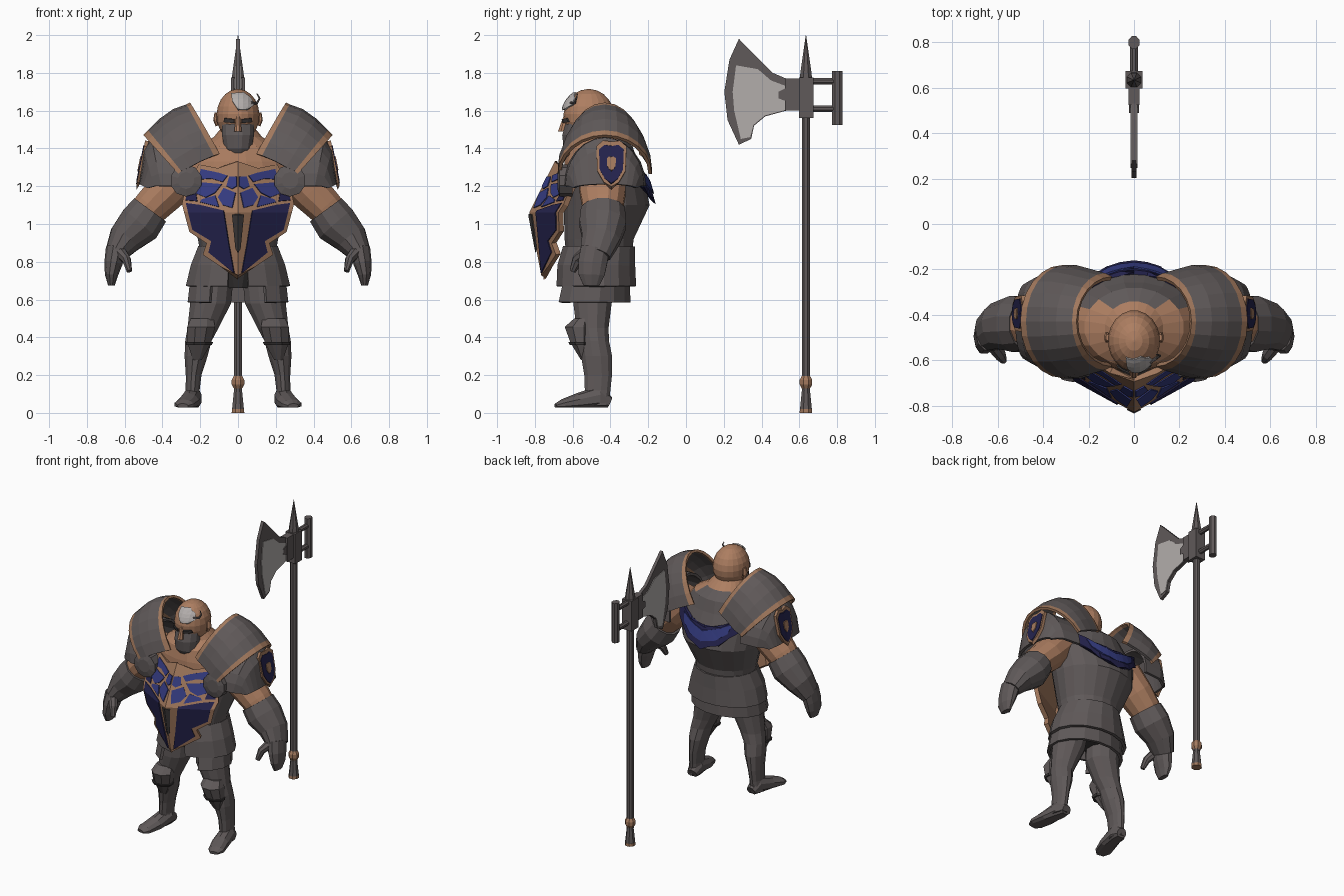
import bpy, bmesh
from math import sin, cos, pi, sqrt, radians
from mathutils import Vector

cube = bpy.data.objects.get("Cube")
if cube:
    bpy.data.objects.remove(cube, do_unlink=True)


def material(name, r, g, b):
    m = bpy.data.materials.new(name)
    m.use_nodes = True
    m.diffuse_color = (r, g, b, 1)
    bsdf = m.node_tree.nodes["Principled BSDF"]
    bsdf.inputs["Base Color"].default_value = (r, g, b, 1)
    bsdf.inputs["Roughness"].default_value = 0.8
    return m


STEEL = material("dark steel", .115, .1, .1)
SHADE = material("blackened steel", .045, .04, .04)
SKIN = material("skin", .42, .21, .12)
BRONZE = material("bronze trim", .36, .19, .11)
BLUE = material("royal blue", .035, .045, .22)
NAVY = material("navy", .018, .017, .075)
PALE = material("pale steel", .45, .42, .41)
parts = []


def finish(name, bm, mats, rule=None, thick=0):
    bmesh.ops.recalc_face_normals(bm, faces=bm.faces)
    if rule:
        for f in bm.faces:
            f.material_index = rule(f.calc_center_median())
    me = bpy.data.meshes.new(name)
    bm.to_mesh(me)
    bm.free()
    for m in mats:
        me.materials.append(m)
    ob = bpy.data.objects.new(name, me)
    bpy.context.collection.objects.link(ob)
    if thick:
        mod = ob.modifiers.new("thickness", "SOLIDIFY")
        mod.thickness, mod.offset = thick, 0
    parts.append(ob)


def skin_rows(bm, rows, closed):
    n = len(rows[0])
    for a, b in zip(rows, rows[1:]):
        for i in range(n if closed else n - 1):
            j = (i + 1) % n
            bm.faces.new((a[i], a[j], b[j], b[i]))


def tube(name, pts, mat, n=12, ref=(0, 1, 0), flat=False, s=1, rule=None, floor=-1, drop=None):
    """Loft ellipses (x, y, z, radius along ref, radius across) along a path."""
    mats = mat if isinstance(mat, list) else [mat]
    bm, rows = bmesh.new(), []
    for i, (x, y, z, r1, r2) in enumerate(pts):
        before, after = pts[max(i - 1, 0)], pts[min(i + 1, len(pts) - 1)]
        t = Vector(after[:3]) - Vector(before[:3])
        t = Vector((0, 0, 1)) if flat else t.normalized()
        a = Vector(ref)
        a = (a - t * a.dot(t)).normalized()
        b = t.cross(a)
        row = []
        for k in range(n):
            w = 2 * pi * (k + .5) / n
            p = Vector((x, y, z)) + a * r1 * cos(w) + b * r2 * sin(w)
            row.append(bm.verts.new((s * p.x, p.y, max(p.z, floor))))
        rows.append(row)
    skin_rows(bm, rows, True)
    if drop:
        gone = [f for f in bm.faces if drop(f.calc_center_median())]
        bmesh.ops.delete(bm, geom=gone, context="FACES")
        finish(name, bm, mats, rule, .02)
    else:
        bm.faces.new(rows[0])
        bm.faces.new(rows[-1])
        finish(name, bm, mats, rule)


def plate(name, outline, mat, fmap, cuts=(), thick=.008):
    """Flat outline, folded along the cuts by a mapping from (u, v) to space."""
    bm = bmesh.new()
    bm.faces.new([bm.verts.new((u, v, 0)) for u, v in outline])
    for axis, value in cuts:
        no = Vector((1, 0, 0)) if axis == 0 else Vector((0, 1, 0))
        geom = bm.verts[:] + bm.edges[:] + bm.faces[:]
        bmesh.ops.bisect_plane(bm, geom=geom, plane_co=no * value, plane_no=no)
    bmesh.ops.triangulate(bm, faces=bm.faces)
    for v in bm.verts:
        v.co = fmap(v.co.x, v.co.y)
    finish(name, bm, [mat], None, thick)


def arch(name, rows, s, rims, cy=-.43, n=12):
    """Shoulder shell: rows of (x, pull towards the neck, half depth, base, height)."""
    bm, grid = bmesh.new(), []
    for x, pull, depth, base, h in rows:
        angles = [pi * k / n for k in range(n + 1)]
        grid.append([bm.verts.new((s * (x - pull * (1 - sin(a))), cy - depth * cos(a),
                                   base + h * sin(a))) for a in angles])
    skin_rows(bm, grid, False)
    for i, f in enumerate(bm.faces):
        f.material_index = int(i // n in rims)
    finish(name, bm, [STEEL, BRONZE], None, .018)


def box(name, lo, hi, mat):
    bm = bmesh.new()
    bmesh.ops.create_cube(bm, size=1)
    lo, hi = Vector(lo), Vector(hi)
    for v in bm.verts:
        v.co = (lo + hi) / 2 + v.co * (hi - lo)
    finish(name, bm, [mat])


def both(half):
    return half + [(-u, v) for u, v in reversed(half) if u > 0]


# Torso, hips and armoured skirt
tube("torso", [(0, -.46, .78, .17, .19), (0, -.46, .92, .185, .215), (0, -.42, 1.1, .23, .28),
               (0, -.435, 1.25, .215, .31), (0, -.45, 1.33, .195, .28), (0, -.455, 1.41, .175, .22),
               (0, -.46, 1.46, .12, .13), (0, -.49, 1.52, .08, .08)],
     [STEEL, SKIN], 20, flat=True,
     rule=lambda c: int(c.z > 1.44 or (c.z > 1.26 and c.y < -.36)))
tube("hips", [(0, -.48, .66, .09, .08), (0, -.48, .82, .16, .18)], SHADE, flat=True)
tube("upper_skirt", [(0, -.475, .67, .205, .272), (0, -.475, .78, .2, .245), (0, -.46, .88, .185, .205)],
     STEEL, 16, flat=True, drop=lambda c: abs(c.x) < .06 and c.y < -.6 and c.z < .76)
tube("lower_skirt", [(0, -.5, .585, .2, .262), (0, -.485, .73, .18, .245)],
     STEEL, 16, flat=True, drop=lambda c: abs(c.x) < .12 and c.y < -.6)

# Head, beard and hair
head = [(0, -.515, 1.575 + .14 * sin(t), .135 * cos(t), .115 * cos(t))
        for t in [radians(d) for d in range(-65, 89, 17)]]
tube("head", head, SKIN, 20, flat=True)
tube("beard", [(0, -.59, 1.35, .03, .045), (0, -.59, 1.4, .06, .075), (0, -.575, 1.47, .083, .088),
               (0, -.57, 1.53, .07, .088)], STEEL, 12, flat=True)
tube("nose", [(0, -.65, 1.49, .03, .022), (0, -.645, 1.53, .02, .016), (0, -.635, 1.58, .01, .012)],
     SKIN, 8, flat=True)


def on_head(x, z, out=.008):
    k = 1 - (x / .115) ** 2 - ((z - 1.575) / .14) ** 2
    return Vector((x, -.515 - out - .135 * sqrt(max(k, 0)), z))


grid = [(0, .025 * i) for i in range(-3, 5)] + [(1, 1.6 + .02 * i) for i in range(6)]
plate("forelock", [(-.035, 1.69), (-.03, 1.65), (0, 1.605), (.05, 1.605), (.085, 1.63), (.07, 1.665),
                   (.03, 1.695)], PALE, on_head, grid)
tube("curl", [(.07, -.61, 1.64, .008, .008), (.1, -.59, 1.64, .007, .007), (.115, -.58, 1.665, .005, .005),
              (.1, -.575, 1.69, .003, .003)], STEEL, 6)
for s in (1, -1):
    plate("eye", [(.02, 1.535), (.075, 1.54), (.07, 1.56), (.02, 1.555)], SHADE,
          lambda u, v: on_head(s * u, v), grid)
    tube("ear", [(.11, -.5, 1.52, .015, .01), (.12, -.5, 1.55, .025, .012), (.115, -.5, 1.59, .015, .01)],
         SKIN, 8, s=s)


# Keeled breast shield with coloured panels
def keel(u, v, out=0):
    slope = .5 * (v - 1.06) if v > 1.06 else .18 * (1.06 - v)
    return Vector((u, -.815 - out + .55 * abs(u) + slope, v))


folds = [(0, 0), (1, 1.06)]
rim = [(0, 1.32), (.1, 1.29), (.2, 1.31), (.27, 1.2), (.29, 1.1), (.25, .96), (.16, .9), (.18, .84),
       (.09, .78), (0, .72)]
plate("breast_shield", both(rim), BRONZE, keel, folds, .03)
scrolls = [
    [(.055, 1.255), (.1, 1.27), (.195, 1.29), (.21, 1.235), (.14, 1.24), (.08, 1.222)],
    [(.006, 1.25), (.045, 1.25), (.06, 1.2), (.03, 1.185), (.006, 1.2)],
    [(.085, 1.21), (.2, 1.22), (.22, 1.16), (.17, 1.14), (.12, 1.165)],
    [(.012, 1.165), (.075, 1.19), (.105, 1.14), (.08, 1.1), (.03, 1.085)],
    [(.1, 1.09), (.12, 1.15), (.19, 1.13), (.2, 1.115)]]
lower = [[(.075, 1.07), (.2, 1.1), (.275, 1.11), (.24, .97), (.14, .91), (.155, .85), (.02, .74), (.045, .88)],
         [(.23, 1.215), (.258, 1.19), (.277, 1.125), (.215, 1.12)]]
for s in (1, -1):
    for shape in scrolls + lower:
        plate("shield_panel", shape, NAVY if shape in lower else BLUE,
              lambda u, v: keel(s * u, v, .019), folds)
plate("shield_keel_inlay", both([(0, 1.05), (.03, 1.05), (.012, .87), (0, .85)]), SHADE,
      lambda u, v: keel(u, v, .019), folds)


# Crescent sash across the back
def on_back(x, z, out=0):
    return Vector((x, -.17 + out - 1.2 * x * x - .32 * (z - 1.12), z))


steps = [(0, .06 * i) for i in range(-4, 5)]
plate("sash_border", both([(0, 1.25), (.12, 1.27), (.27, 1.35), (.24, 1.25), (.12, 1.15), (0, 1.11)]),
      NAVY, on_back, steps, .02)
plate("sash", both([(0, 1.225), (.1, 1.255), (.19, 1.29), (.17, 1.23), (.1, 1.18), (0, 1.16)]),
      BLUE, lambda u, v: on_back(u, v, .012), steps)

emblem = [(0, 1.43), (.045, 1.44), (.08, 1.41), (.075, 1.28), (.04, 1.22), (0, 1.19)]
for s in (1, -1):
    # Shoulder armour
    arch("pauldron", [(.25, .15, .19, 1.37, .265), (.27, .14, .205, 1.36, .265), (.34, .14, .225, 1.33, .27),
                      (.41, .155, .24, 1.3, .25), (.47, .17, .24, 1.28, .21), (.495, .18, .24, 1.265, .2)],
         s, (0, 4))
    arch("shoulder_lame", [(.3, .02, .21, 1.2, .25), (.455, .05, .2, 1.2, .25), (.49, .05, .18, 1.2, .19),
                           (.515, .04, .16, 1.19, .02)], s, ())
    for name, k, out, mat, th in (("emblem_rim", 1, 0, BRONZE, .02), ("emblem_field", .82, .01, NAVY, .008),
                                  ("emblem_device", .3, .015, BRONZE, .008)):
        plate(name, [(u * k, 1.32 + (v - 1.32) * k) for u, v in both(emblem)], mat,
              lambda u, v: Vector((s * (.53 + out - .2 * (v - 1.2)), -.395 + u, v)), [(0, 0)], th)
    tube("chest_disc", [(.275, -.6, 1.23, .085, .085), (.275, -.67, 1.23, .085, .085),
                        (.275, -.68, 1.23, .045, .045)], STEEL, 10, ref=(1, 0, 0), s=s)
    # Arm, gauntlet and hand
    tube("upper_arm", [(.28, -.45, 1.28, .13, .12), (.38, -.44, 1.17, .125, .11), (.46, -.44, 1.09, .11, .1),
                       (.52, -.44, 1.02, .09, .09)], SKIN, s=s)
    tube("gauntlet", [(.465, -.44, 1.075, .12, .108), (.52, -.44, 1, .128, .118), (.6, -.45, .92, .105, .092),
                      (.65, -.48, .84, .085, .058)], STEEL, s=s)
    tube("hand", [(.645, -.48, .87, .08, .055), (.66, -.495, .79, .08, .048), (.67, -.5, .73, .072, .035),
                  (.67, -.5, .675, .045, .018)], STEEL, 10, s=s)
    tube("thumb", [(.63, -.52, .86, .035, .035), (.59, -.575, .81, .03, .025), (.575, -.6, .75, .018, .015)],
         STEEL, 8, s=s)
    # Leg, knee guard and boot
    tube("leg", [(.13, -.48, .72, .12, .11), (.145, -.495, .58, .105, .112), (.185, -.495, .45, .088, .085),
                 (.21, -.485, .38, .08, .072), (.222, -.473, .3, .085, .063), (.235, -.465, .2, .076, .043),
                 (.24, -.468, .12, .07, .038), (.245, -.47, .04, .065, .045)], STEEL, s=s, flat=True)
    tube("knee_guard", [(.215, -.545, .28, .012, .025), (.205, -.56, .37, .055, .068),
                        (.195, -.57, .455, .078, .08), (.19, -.55, .5, .045, .065)], STEEL, 8, s=s, flat=True)
    tube("knee_edge", [(.206, -.562, .36, .058, .074), (.204, -.564, .375, .064, .078)], SHADE, 8, s=s, flat=True)
    tube("boot", [(.235, -.405, .05, .035, .035), (.24, -.46, .075, .05, .07), (.26, -.57, .055, .058, .05),
                  (.285, -.655, .042, .055, .03), (.292, -.69, .036, .03, .014)],
         STEEL, 10, ref=(1, 0, 0), s=s, floor=.028)


# Standing pole axe
def turned(name, profile, mat, n=8):
    tube(name, [(0, .635, z, r, r) for z, r in profile], mat, n, flat=True)


turned("axe_shaft", [(.12, .024), (1.58, .024)], STEEL)
turned("pommel_tip", [(0, .036), (.02, .035)], BRONZE)
turned("pommel", [(.02, .034), (.14, .021)], STEEL)
turned("pommel_collar", [(.13, .024), (.15, .036), (.175, .036), (.195, .024)], BRONZE)
turned("axe_spike", [(1.76, .036), (1.8, .032), (2, .001)], STEEL)
box("axe_socket", (-.038, .597, 1.56), (.038, .675, 1.775), STEEL)
box("blade_mount", (-.025, .525, 1.6), (.025, .6, 1.77), STEEL)
for z in (1.61, 1.755):
    tube("hammer_rod", [(0, .66, z, .018, .018), (0, .79, z, .018, .018)], STEEL, 8, ref=(1, 0, 0))
tube("hammer_bar", [(0, .8, 1.525, .03, .026), (0, .8, 1.81, .03, .026)], STEEL, 8)
blade = [(.53, 1.77), (.46, 1.8), (.38, 1.88), (.28, 1.98), (.23, 1.87), (.203, 1.7), (.22, 1.55), (.28, 1.42),
         (.345, 1.45), (.36, 1.52), (.42, 1.57), (.53, 1.6)]
bevel = [(.53, 1.73), (.45, 1.76), (.38, 1.82), (.265, 1.84), (.247, 1.7), (.255, 1.6), (.29, 1.45), (.34, 1.46),
         (.357, 1.525), (.418, 1.575), (.53, 1.605)]
plate("axe_blade", blade, STEEL, lambda u, v: Vector((0, u, v)), thick=.022)
for s in (1, -1):
    plate("blade_bevel", bevel, PALE, lambda u, v: Vector((s * .011, u, v)))
    plate("mount_barb", [(.53, 1.72), (.49, 1.7), (.51, 1.685), (.49, 1.665), (.53, 1.65)], STEEL,
          lambda u, v: Vector((s * .017, u, v)))

# Smooth shading with sharp edges kept
for ob in bpy.context.view_layer.objects:
    ob.select_set(ob in parts)
bpy.context.view_layer.objects.active = parts[0]
bpy.ops.object.shade_smooth_by_angle(angle=radians(35))
